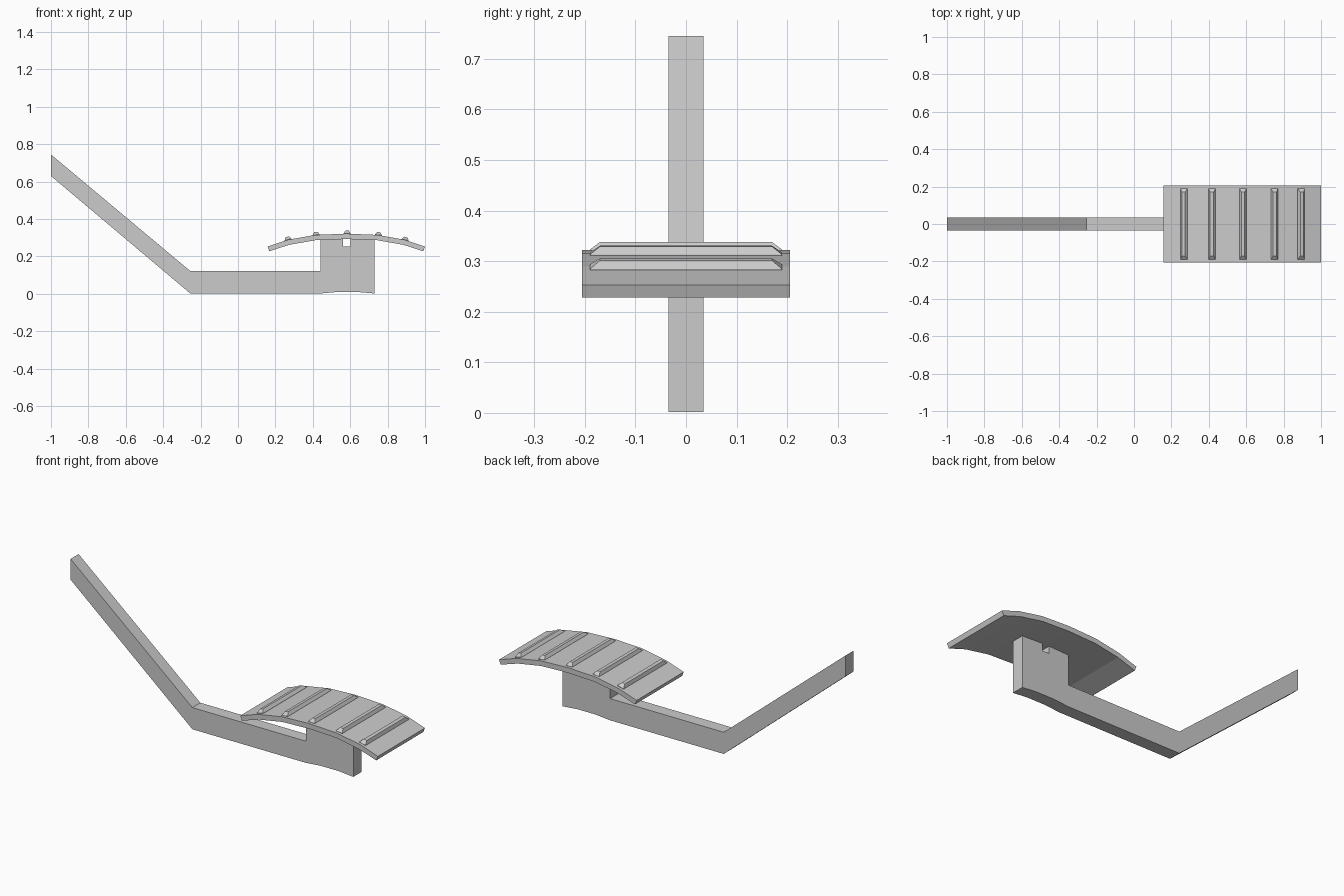
import bpy, bmesh, math
from mathutils import Vector, Matrix

if "Cube" in bpy.data.objects:
    bpy.data.objects.remove(bpy.data.objects["Cube"])


def make_object(name, bm):
    bmesh.ops.recalc_face_normals(bm, faces=bm.faces)
    mesh = bpy.data.meshes.new(name)
    bm.to_mesh(mesh)
    bm.free()
    obj = bpy.data.objects.new(name, mesh)
    bpy.context.collection.objects.link(obj)
    return obj


def extrude_profile(name, points, half_width):
    # Side profile in x/z, extruded symmetrically along y
    bm = bmesh.new()
    face = bm.faces.new([bm.verts.new((x, -half_width, z)) for x, z in points])
    ext = bmesh.ops.extrude_face_region(bm, geom=[face])
    verts = [g for g in ext["geom"] if isinstance(g, bmesh.types.BMVert)]
    bmesh.ops.translate(bm, verts=verts, vec=(0, 2 * half_width, 0))
    return make_object(name, bm)


# Bent lever arm with raised, notched mounting block
extrude_profile("lever_arm", [
    (-1, 0.745), (-1, 0.63), (-0.255, 0.002), (0.44, 0.002), (0.53, 0.01),
    (0.64, 0.01), (0.73, 0.002), (0.73, 0.294), (0.602, 0.298),
    (0.602, 0.252), (0.562, 0.252), (0.562, 0.298), (0.44, 0.294),
    (0.44, 0.122), (-0.255, 0.122)], 0.035)

# Curved foot pad
cx = 0.579
half_top = [(0, 0.322), (0.167, 0.315), (0.313, 0.289), (0.421, 0.253)]
half_bottom = [(0.411, 0.228), (0.306, 0.262), (0.164, 0.287), (0, 0.293)]
right_side = half_top + half_bottom
left_side = [(-x, z) for x, z in reversed(right_side) if x > 0]
extrude_profile("pad", [(cx + x, z) for x, z in right_side + left_side], 0.206)


def make_rib(name, x, z, tilt):
    # Low bar whose section narrows to the top and whose ends slope down
    section = [(-0.019, -0.01), (-0.019, 0.001), (-0.009, 0.016),
               (0.009, 0.016), (0.019, 0.001), (0.019, -0.01)]
    bm = bmesh.new()
    rings = []
    for side in (-1, 1):
        rings.append([bm.verts.new((sx, side * (0.17 if sz > 0.01 else 0.19), sz))
                      for sx, sz in section])
    a, b = rings
    for i in range(6):
        j = (i + 1) % 6
        bm.faces.new((a[i], a[j], b[j], b[i]))
    for r in rings:
        bm.faces.new((r[1], r[2], r[3], r[4]))
        bm.faces.new((r[0], r[1], r[4], r[5]))
    bm.transform(Matrix.Translation((x, 0, z)) @ Matrix.Rotation(tilt, 4, "Y"))
    make_object(name, bm)


# Grip ribs following the pad curve
for i, (x, z, tilt) in enumerate([
        (0.268, 0.290, -14), (0.418, 0.315, -6), (0.583, 0.322, 0),
        (0.751, 0.314, 6), (0.894, 0.288, 14)]):
    make_rib(f"grip_rib_{i + 1}", x, z, math.radians(tilt))
